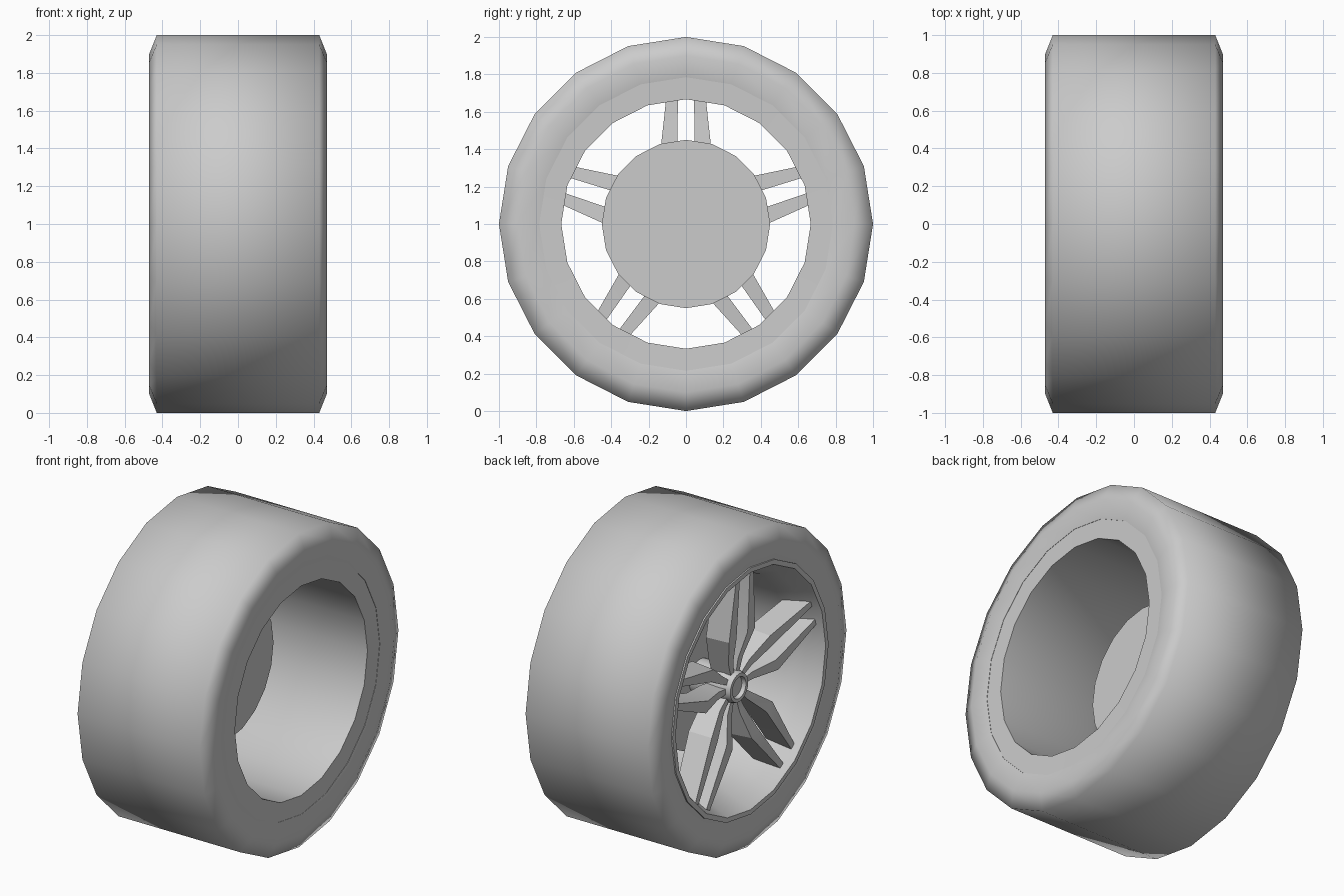
import bpy, bmesh
from math import sin, cos, tau, radians

if "Cube" in bpy.data.objects:
    bpy.data.objects.remove(bpy.data.objects["Cube"])

SIDES = 20
CENTRE_Z = 1.0


def finish(name, bm, angle):
    bmesh.ops.remove_doubles(bm, verts=bm.verts, dist=1e-5)
    bmesh.ops.recalc_face_normals(bm, faces=bm.faces)
    mesh = bpy.data.meshes.new(name)
    bm.to_mesh(mesh)
    bm.free()
    for p in mesh.polygons:
        p.use_smooth = True
    mesh.set_sharp_from_angle(angle=radians(angle))
    ob = bpy.data.objects.new(name, mesh)
    bpy.context.collection.objects.link(ob)
    return ob


def lathe(name, profile, angle=40, closed=True):
    """Spin (x, radius) points around the axle; open profiles get end caps."""
    bm = bmesh.new()
    rings = []
    for x, r in profile:
        rings.append([bm.verts.new((x, r * sin(tau * i / SIDES),
                                    CENTRE_Z + r * cos(tau * i / SIDES)))
                      for i in range(SIDES)])
    pairs = list(zip(rings, rings[1:]))
    if closed:
        pairs.append((rings[-1], rings[0]))
    else:
        bm.faces.new(rings[0])
        bm.faces.new(rings[-1])
    for a, b in pairs:
        for i in range(SIDES):
            j = (i + 1) % SIDES
            bm.faces.new((a[i], a[j], b[j], b[i]))
    return finish(name, bm, angle)


# Tyre: flat tread, small shoulders, slightly dished sidewalls
lathe("tyre", [(-0.445, 0.78), (-0.47, 0.90), (-0.43, 1.0), (0.43, 1.0),
               (0.47, 0.90), (0.45, 0.785), (0.3, 0.80), (-0.3, 0.80)], 75)

# Rim: flat ring at the back, straight barrel, stepped lip at the front
lathe("rim", [(0.448, 0.79), (0.445, 0.667), (-0.25, 0.667), (-0.35, 0.71),
              (-0.435, 0.745), (-0.455, 0.755), (-0.455, 0.785),
              (-0.2, 0.79)], 40)

# Brake disc behind the spokes
lathe("brake_disc", [(-0.10, 0.45), (-0.065, 0.45)], 30, closed=False)

# Hub with a recessed centre
lathe("hub", [(-0.10, 0.11), (-0.30, 0.11), (-0.375, 0.09), (-0.375, 0.068),
              (-0.35, 0.062)], 30, closed=False)


def spoke_blade(bm, turn, side):
    """One bent blade: stations of (radius, inner, outer, front x, back x)."""
    stations = [(0.07, 0.0, 0.05, -0.345, -0.22),
                (0.17, 0.015, 0.085, -0.35, -0.22),
                (0.34, 0.048, 0.142, -0.395, -0.24),
                (0.725, 0.042, 0.100, -0.415, -0.27)]
    rings = []
    for r, inner, outer, front, back in stations:
        ring = []
        for x, t in ((front, inner + 0.008), (front, outer - 0.012),
                     (back, outer), (back, inner)):
            y = side * t
            ring.append(bm.verts.new((x, y * cos(turn) + r * sin(turn),
                                      CENTRE_Z + r * cos(turn) - y * sin(turn))))
        rings.append(ring)
    bm.faces.new(rings[0])
    bm.faces.new(rings[-1])
    for a, b in zip(rings, rings[1:]):
        for i in range(4):
            j = (i + 1) % 4
            bm.faces.new((a[i], a[j], b[j], b[i]))


# Five pairs of spokes
for n in range(5):
    for side, label in ((-1, "left"), (1, "right")):
        bm = bmesh.new()
        spoke_blade(bm, tau * n / 5, side)
        finish(f"spoke_{n + 1}_{label}", bm, 25)
